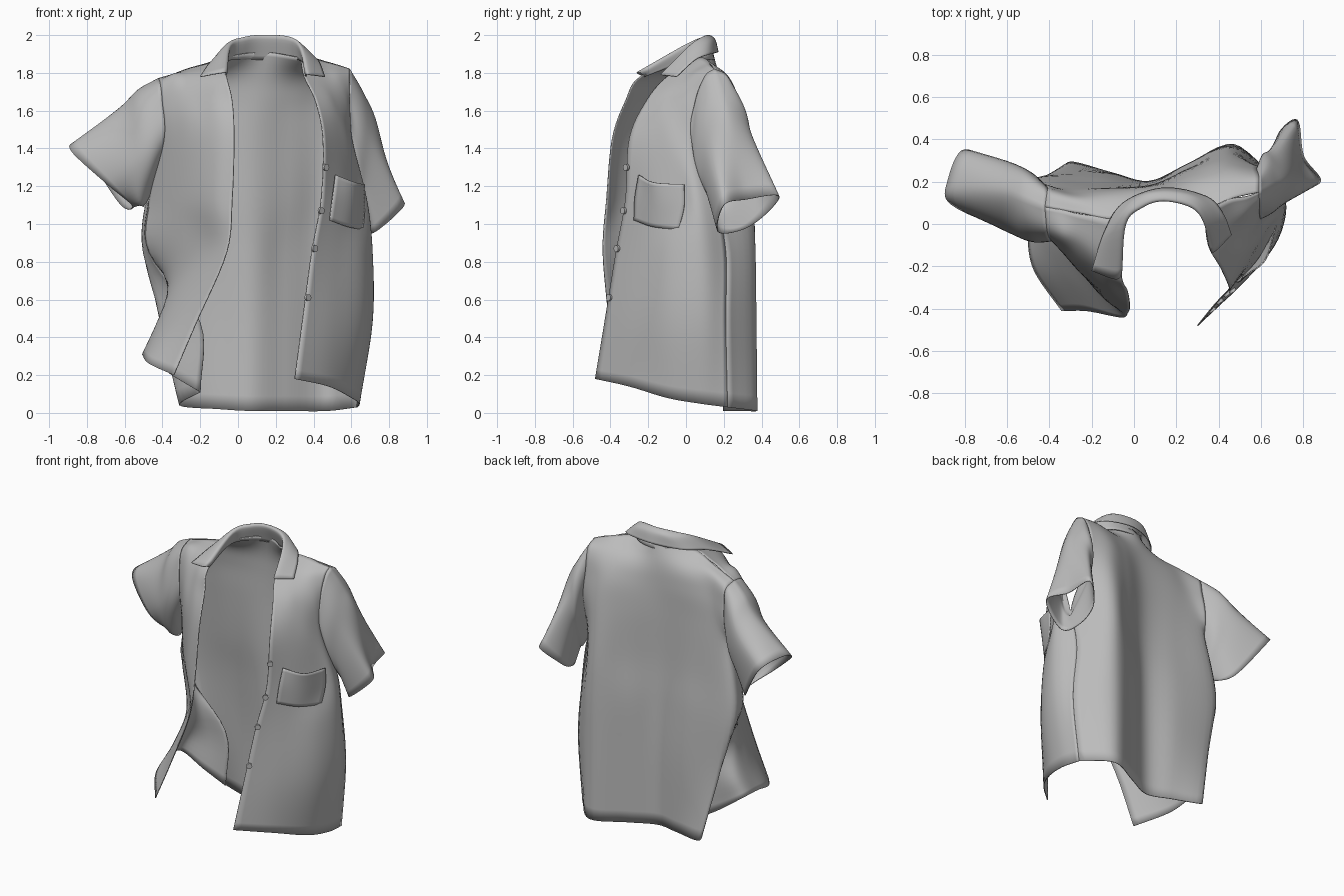
import bpy
from mathutils import Vector

default_cube = bpy.data.objects.get("Cube")
if default_cube:
    bpy.data.objects.remove(default_cube, do_unlink=True)

STEPS = 6        # samples between neighbouring control points
ARMPIT_ROW = 3   # control row where the side seam ends
LEVELS = (.03, .48, .85, 1.13, 1.45, 1.65, 1.78, 1.88)

cloth = bpy.data.materials.new("grey cloth")
cloth.use_nodes = True
cloth.diffuse_color = (.5, .5, .5, 1)
cloth.node_tree.nodes["Principled BSDF"].inputs["Base Color"].default_value = (.5, .5, .5, 1)


def spline(points, closed=False, steps=STEPS):
    """Sample a smooth curve that passes through all the points."""
    count = len(points)

    def at(i):
        if closed:
            return points[i % count]
        if i < 0:
            return points[0] * 2 - points[1]
        if i >= count:
            return points[-1] * 2 - points[-2]
        return points[i]

    result = []
    for i in range(count if closed else count - 1):
        a, b, c, d = (at(i + k) for k in (-1, 0, 1, 2))
        for s in range(steps):
            t = s / steps
            result.append(b + (c - a) * (t / 2)
                          + (a * 2 - b * 5 + c * 4 - d) * (t * t / 2)
                          + (b * 3 - a - c * 3 + d) * (t ** 3 / 2))
    if not closed:
        result.append(points[-1].copy())
    return result


def loft(rings):
    """Smooth a stack of equally long rows in the other direction."""
    columns = [spline(list(column)) for column in zip(*rings)]
    return [list(row) for row in zip(*columns)]


def patch(rows, levels=None):
    """Turn rows of control points into a dense grid of points."""
    rings = []
    for i, row in enumerate(rows):
        points = [Vector(p) if len(p) == 3 else Vector((*p, levels[i])) for p in row]
        rings.append(spline(points))
    return loft(rings)


def sheet(name, grid, closed=False, thickness=.006):
    """Make a thin smooth cloth object from a grid of points."""
    wide = len(grid[0])
    faces = []
    for r in range(len(grid) - 1):
        for c in range(wide if closed else wide - 1):
            n = (c + 1) % wide
            faces.append((r * wide + c, r * wide + n,
                          (r + 1) * wide + n, (r + 1) * wide + c))
    mesh = bpy.data.meshes.new(name)
    mesh.from_pydata([p for row in grid for p in row], [], faces)
    mesh.materials.append(cloth)
    for face in mesh.polygons:
        face.use_smooth = True
    obj = bpy.data.objects.new(name, mesh)
    bpy.context.collection.objects.link(obj)
    solid = obj.modifiers.new("cloth thickness", "SOLIDIFY")
    solid.thickness = thickness
    solid.offset = 0


# Back panel, from its right side seam to its left one
back = patch([
    [(-.2, .15, .11), (-.31, .29, .04), (-.1, .24, .02), (.07, .2, .01), (.25, .28, .01), (.47, .375, .01), (.63, .22, .03)],
    [(-.2, .15), (-.41, .23), (-.14, .24), (.07, .2), (.25, .28), (.47, .37), (.67, .21)],
    [(-.47, .1), (-.48, .21), (-.17, .22), (.07, .19), (.25, .28), (.47, .365), (.64, .21)],
    [(-.47, .08), (-.46, .19), (-.18, .19), (.07, .18), (.27, .27), (.47, .35), (.64, .15)],
    [(-.43, .18), (-.36, .17), (-.18, .17), (.07, .18), (.27, .26), (.45, .32), (.6, .26)],
    [(-.41, .17), (-.3, .15), (-.16, .16), (.09, .18), (.28, .24), (.43, .28), (.58, .26)],
    [(-.41, .15, 1.74), (-.27, .12), (-.13, .13), (.1, .17), (.3, .19), (.46, .22), (.59, .22)],
    [(-.42, .08, 1.77), (-.25, .05, 1.82), (-.07, .03), (.13, .14, 1.91), (.33, .06), (.46, .12, 1.86), (.59, .15, 1.82)],
], LEVELS)
sheet("back_panel", back)

# Left front panel, from the side seam to the buttoned edge
left_front = patch([
    [(.63, .22, .03), (.64, .07, .05), (.6, -.1, .08), (.48, -.3, .14), (.3, -.48, .18)],
    [(.67, .21), (.71, .08), (.66, -.1), (.51, -.28), (.34, -.43)],
    [(.64, .21), (.71, .08), (.66, -.08), (.53, -.23), (.39, -.37)],
    [(.64, .15), (.68, .06), (.64, -.02), (.55, -.18), (.44, -.32)],
    [(.6, .03), (.6, 0), (.58, -.08), (.53, -.17), (.45, -.3)],
    [(.59, .05), (.57, 0), (.52, -.08), (.48, -.14), (.41, -.21)],
    [(.59, .1), (.53, .04), (.47, 0), (.41, -.05), (.35, -.1)],
    [(.59, .15, 1.82), (.53, .13, 1.84), (.46, .12, 1.86), (.39, .09), (.33, .06)],
], LEVELS)
sheet("left_front_panel", left_front)

# Right front panel: folds in at the side seam, its lower corner swept outward
right_front = patch([
    [(-.2, .15, .11), (-.35, .12, .2), (-.49, .08, .3), (-.5, -.06, .3), (-.47, -.22, .26), (-.34, -.41, .2)],
    [(-.2, .15), (-.33, .13), (-.42, .07), (-.41, -.06), (-.34, -.22), (-.22, -.41)],
    [(-.47, .1), (-.41, .01), (-.31, -.12), (-.2, -.24), (-.12, -.35), (-.06, -.44)],
    [(-.47, .08), (-.4, -.03), (-.32, -.14), (-.23, -.25), (-.13, -.36), (-.03, -.42)],
    [(-.39, -.07), (-.33, -.14), (-.26, -.22), (-.18, -.29), (-.1, -.35), (-.02, -.39)],
    [(-.4, -.06), (-.34, -.11), (-.27, -.17), (-.2, -.22), (-.12, -.28), (-.03, -.32)],
    [(-.41, -.02, 1.74), (-.34, -.05), (-.27, -.08), (-.2, -.13), (-.13, -.19), (-.06, -.24)],
    [(-.42, .08, 1.77), (-.35, .07, 1.79), (-.27, .05, 1.82), (-.2, .04, 1.84), (-.13, .03, 1.86), (-.07, .03)],
], LEVELS)
sheet("right_front_panel", right_front)


def sleeve(name, front, back_column, middle, cuff):
    """Loft from the armhole left open by the panels to the cuff."""
    start = ARMPIT_ROW * STEPS
    down = [row[0] for row in front[start:]][::-1]
    up = [row[back_column] for row in back[start:]]
    armhole = down[:-1] + up[:-1]
    steps = len(armhole) // len(cuff)
    elbow, opening = (spline([Vector(p) for p in ring], closed=True, steps=steps)
                      for ring in (middle, cuff))
    # Puffed ring that rounds the shoulder
    halfway = [(a + b) / 2 for a, b in zip(armhole, elbow)]
    centre = sum(halfway, Vector()) / len(halfway)
    puffed = [p + (p - centre).normalized() * .02 for p in halfway]
    sheet(name, loft([armhole, puffed, elbow, opening]), closed=True)


# Sleeve rings run top, front, underside, back
sleeve("left_sleeve", left_front, -1,
       [(.735, .23, 1.52), (.73, .12, 1.4), (.68, .1, 1.2), (.68, .2, 1.06), (.64, .33, 1.27), (.67, .35, 1.46)],
       [(.8, .32, 1.13), (.88, .2, 1.1), (.73, .17, .96), (.68, .3, .97), (.68, .42, 1.05), (.77, .49, 1.15)])
sleeve("right_sleeve", right_front, 0,
       [(-.63, .16, 1.61), (-.62, .02, 1.5), (-.56, -.05, 1.3), (-.52, .05, 1.1), (-.53, .22, 1.25), (-.6, .29, 1.5)],
       [(-.88, .2, 1.42), (-.87, .1, 1.37), (-.68, .02, 1.2), (-.56, .1, 1.1), (-.62, .24, 1.1), (-.8, .35, 1.36)])

# Collar: stand, fold, turned top and outer leaf
collar = patch([
    [(-.07, -.22, 1.78), (-.06, 0, 1.86), (.03, .11, 1.87), (.14, .15, 1.87), (.27, .12, 1.87), (.34, .03, 1.86), (.36, -.1, 1.78)],
    [(-.06, -.24, 1.8), (-.04, 0, 1.94), (.04, .08, 1.98), (.14, .11, 1.99), (.27, .08, 1.98), (.33, .01, 1.93), (.36, -.12, 1.79)],
    [(-.09, -.26, 1.8), (-.07, 0, 1.94), (.02, .12, 1.97), (.14, .15, 1.98), (.29, .12, 1.97), (.36, .02, 1.92), (.38, -.13, 1.79)],
    [(-.2, -.22, 1.78), (-.14, -.04, 1.86), (-.05, .1, 1.89), (.14, .17, 1.91), (.34, .13, 1.9), (.42, .05, 1.87), (.46, -.05, 1.78)],
])
sheet("collar", collar)

# Chest pocket, gaping a little at the top
pocket = patch([
    [(.485, -.275, 1.02), (.58, -.175, .985), (.66, -.04, .97)],
    [(.5, -.27, 1.14), (.61, -.16, 1.11), (.67, -.01, 1.09)],
    [(.515, -.25, 1.26), (.62, -.17, 1.22), (.67, -.01, 1.21)],
])
sheet("chest_pocket", pocket)

# Buttons along the left front edge
outward = Vector((.65, -.75, 0))
for i, place in enumerate([(.46, -.31, 1.3), (.435, -.325, 1.07), (.4, -.36, .87), (.365, -.4, .61)]):
    bpy.ops.mesh.primitive_cylinder_add(vertices=16, radius=.018, depth=.014,
                                        location=Vector(place) + outward * .008)
    button = bpy.context.object
    button.name = f"button_{i + 1}"
    button.rotation_euler = outward.to_track_quat("Z", "Y").to_euler()
    button.data.materials.append(cloth)
    bpy.ops.object.shade_smooth_by_angle()
